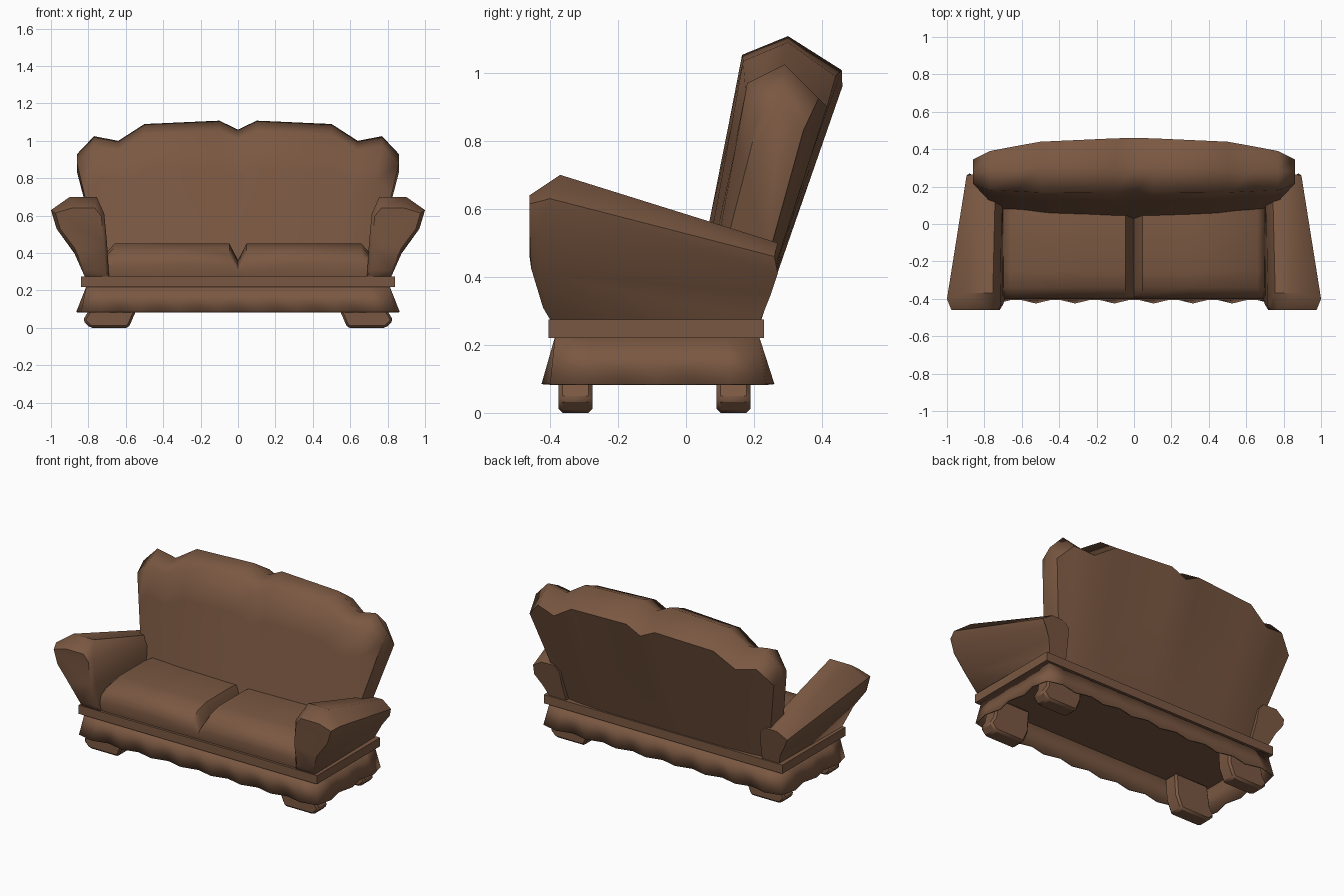
import bpy
import bmesh
import math
from mathutils import Vector

default_cube = bpy.data.objects.get("Cube")
if default_cube:
    bpy.data.objects.remove(default_cube, do_unlink=True)

leather = bpy.data.materials.new("brown_leather")
leather.use_nodes = True
brown = (0.195, 0.097, 0.054, 1.0)
leather.diffuse_color = brown
leather.node_tree.nodes["Principled BSDF"].inputs["Base Color"].default_value = brown


def finish(name, bm, angle=45):
    """Turn a bmesh into a shaded object with outward normals."""
    bmesh.ops.recalc_face_normals(bm, faces=bm.faces)
    mesh = bpy.data.meshes.new(name)
    bm.to_mesh(mesh)
    bm.free()
    mesh.materials.append(leather)
    obj = bpy.data.objects.new(name, mesh)
    bpy.context.collection.objects.link(obj)
    bpy.ops.object.select_all(action="DESELECT")
    bpy.context.view_layer.objects.active = obj
    obj.select_set(True)
    bpy.ops.object.shade_smooth_by_angle(angle=math.radians(angle))
    return obj


def loft(name, rings, angle=45, capped=True):
    """Skin a series of closed rings that share one point count."""
    bm = bmesh.new()
    loops = [[bm.verts.new(point) for point in ring] for ring in rings]
    for first, second in zip(loops, loops[1:]):
        for i in range(len(first)):
            j = (i + 1) % len(first)
            bm.faces.new((first[i], first[j], second[j], second[i]))
    if capped:
        bm.faces.new(loops[0])
        bm.faces.new(loops[-1])
    return finish(name, bm, angle)


def rectangle(x, front, back, z):
    return [(-x, front, z), (x, front, z), (x, back, z), (-x, back, z)]


def pleated_ring(x, front, back, z, depth):
    """Rectangular outline whose edges step outward at every other point."""
    corners = [Vector(c) for c in rectangle(x, front, back, z)]
    ring = []
    for k, start in enumerate(corners):
        end = corners[(k + 1) % len(corners)]
        steps = 6 if k % 2 else 16
        along = (end - start).normalized()
        outward = Vector((along.y, -along.x, 0))
        for i in range(steps):
            ring.append(start.lerp(end, i / steps) + outward * depth * (i % 2))
    return ring


# Base rail
loft("base_rail", [rectangle(0.84, -0.405, 0.23, z) for z in (0.22, 0.275)])

# Flared skirt with a pleated hem
skirt = loft("pleated_skirt", [pleated_ring(0.81, -0.385, 0.215, 0.225, 0),
                               pleated_ring(0.84, -0.4, 0.235, 0.085, 0.025)],
             capped=False)
thickness = skirt.modifiers.new("thickness", "SOLIDIFY")
thickness.thickness = 0.008

# Feet
foot_profile = [(0.54, 0.22), (0.55, 0.08), (0.585, 0), (0.79, 0),
                (0.83, 0.04), (0.8, 0.09), (0.78, 0.22)]
for side, side_name in ((1, "left"), (-1, "right")):
    for y, end_name in ((-0.325, "front"), (0.14, "back")):
        rings = [[(side * x, y + offset, z) for x, z in foot_profile]
                 for offset in (-0.05, 0.05)]
        foot = loft(f"{end_name}_{side_name}_foot", rings, 30)
        bevel = foot.modifiers.new("soft_edges", "BEVEL")
        bevel.width = 0.012

# Seat cushions: front-to-back profile with lowered side columns
cushion_profile = [(-0.39, 0.275), (-0.4, 0.34), (-0.385, 0.39), (-0.34, 0.43),
                   (-0.25, 0.45), (0.0, 0.45), (0.15, 0.43), (0.15, 0.275)]
cushion_columns = [(0.0, 0.5), (0.045, 1), (0.3, 1), (0.66, 1), (0.705, 0.72)]
for side, side_name in ((1, "left"), (-1, "right")):
    rings = [[(side * x, y, 0.275 + (z - 0.275) * height)
              for y, z in cushion_profile] for x, height in cushion_columns]
    loft(f"{side_name}_seat_cushion", rings, 50)

# Rolled arms: each row holds a front point and its matching rear point
arm_rows = [((0.69, -0.4, 0.275), (0.69, 0.22, 0.275)),
            ((0.7, -0.43, 0.45), (0.7, 0.25, 0.38)),
            ((0.715, -0.44, 0.61), (0.705, 0.265, 0.46)),
            ((0.755, -0.37, 0.7), (0.74, 0.265, 0.5)),
            ((0.9, -0.37, 0.7), (0.83, 0.27, 0.5)),
            ((1.0, -0.4, 0.63), (0.895, 0.26, 0.46)),
            ((0.97, -0.43, 0.53), (0.88, 0.27, 0.41)),
            ((0.88, -0.43, 0.41), (0.84, 0.25, 0.35)),
            ((0.82, -0.4, 0.275), (0.81, 0.22, 0.275))]
for side, side_name in ((1, "left"), (-1, "right")):
    front = [Vector((side * p[0], p[1], p[2])) for p, q in arm_rows]
    rear = [Vector((side * q[0], q[1], q[2])) for p, q in arm_rows]
    # The front face is a slightly smaller copy of the first ring
    center = Vector((side * 0.83, 0, 0.52))
    face = []
    for p in front:
        v = center.lerp(p, 0.86)
        v.z = max(min(v.z, 0.64), p.z if p.z < 0.3 else 0)
        v.y = -0.46 if v.z > 0.44 else -0.41 - 0.05 * (v.z - 0.275) / 0.165
        face.append(v)
    loft(f"{side_name}_arm", [face, front, rear], 50)

# Backrest: columns of (top x, crest height, front y, crest y, rear y)
half_columns = [(0.1, 1.108, 0.165, 0.3, 0.458), (0.5, 1.09, 0.168, 0.3, 0.44),
                (0.64, 1.0, 0.175, 0.29, 0.415), (0.77, 1.025, 0.18, 0.29, 0.39),
                (0.86, 0.93, 0.215, 0.28, 0.345)]
columns = [(-x, *rest) for x, *rest in reversed(half_columns)]
columns += [(0, 1.06, 0.165, 0.3, 0.46)] + half_columns
rings = []
for x, crest, front_y, crest_y, rear_y in columns:
    end = abs(x) / 0.86
    foot_x = x * (0.83 if end > 0.7 else 0.86)
    rear_foot = 0.22 - 0.03 * end ** 4
    front_foot = 0.01 + 0.05 * end ** 2
    ring = [(foot_x, front_foot, 0.27)]
    # Front face, rounded crest, then rear face
    for t in (0.4, 0.75):
        ring.append((foot_x + (x - foot_x) * t,
                     front_foot + (front_y - front_foot) * t,
                     0.27 + (crest - 0.33) * t))
    ring += [(x, front_y, crest - 0.055), (x, crest_y, crest),
             (x, rear_y, crest - 0.1)]
    for t in (0.65, 0.3):
        ring.append((foot_x + (x - foot_x) * t,
                     rear_foot + (rear_y - rear_foot) * t,
                     0.27 + (crest - 0.37) * t))
    ring.append((foot_x, rear_foot, 0.27))
    rings.append(ring)
loft("backrest", rings, 60)
